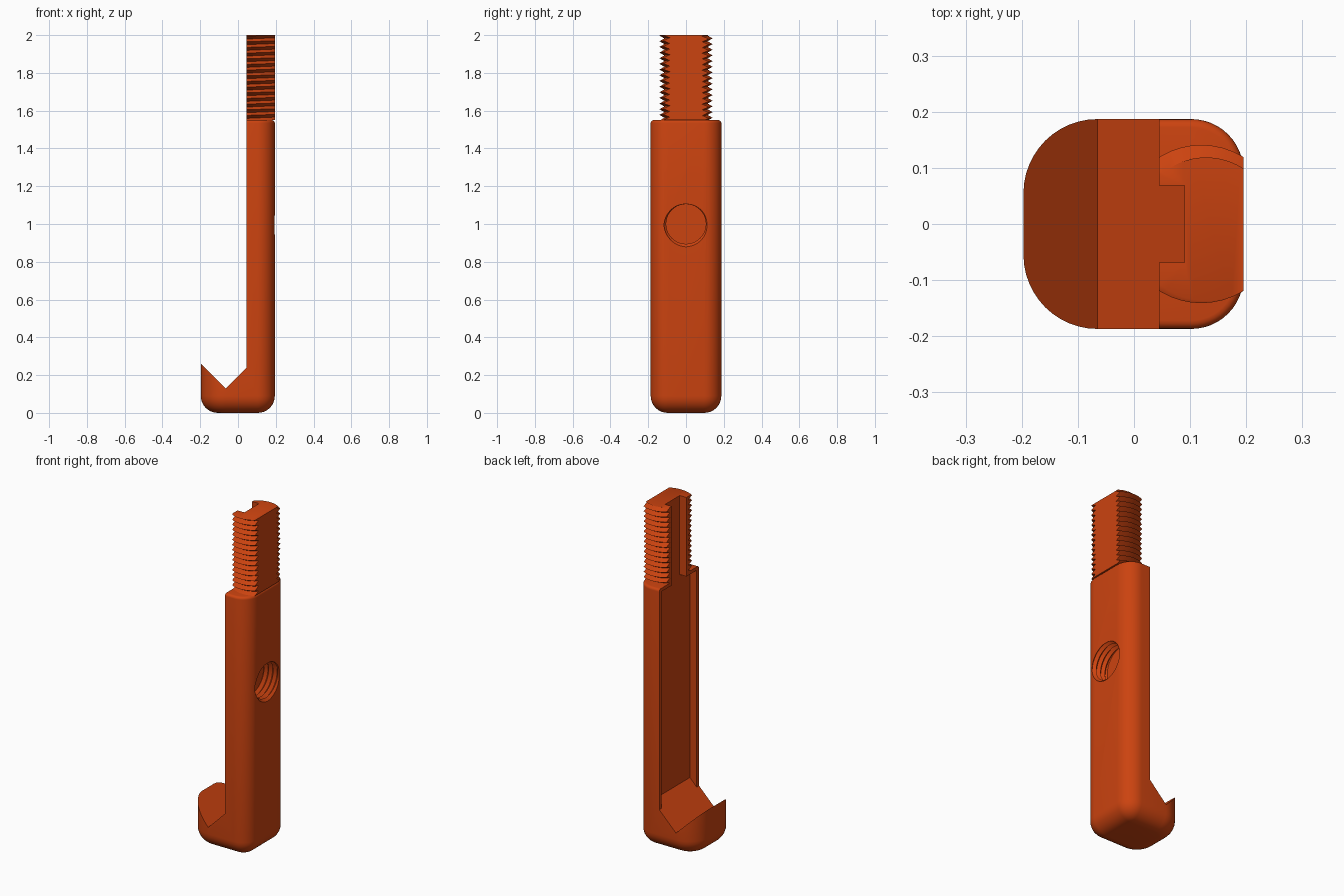
import bpy
import bmesh
from math import sin, cos, pi
from mathutils import Matrix

cube = bpy.data.objects.get("Cube")
if cube:
    bpy.data.objects.remove(cube)

orange = bpy.data.materials.new("burnt orange")
orange.use_nodes = True
COLOUR = (0.6, 0.056, 0.005, 1)
orange.diffuse_color = COLOUR
orange.node_tree.nodes["Principled BSDF"].inputs["Base Color"].default_value = COLOUR

# Main dimensions
LEFT, RIGHT, HALF = -0.197, 0.195, 0.187
FACE = 0.045          # shaft face on the hook side
FLOOR = 0.09          # recessed channel floor
SHOULDER, TOP = 1.55, 2.0
PITCH = 0.03


def finish(name, bm):
    bmesh.ops.recalc_face_normals(bm, faces=bm.faces)
    mesh = bpy.data.meshes.new(name)
    bm.to_mesh(mesh)
    bm.free()
    mesh.materials.append(orange)
    obj = bpy.data.objects.new(name, mesh)
    bpy.context.collection.objects.link(obj)
    return obj


def loft(name, rings):
    """Skin a stack of equal-length rings and cap both ends."""
    bm = bmesh.new()
    rows = [[bm.verts.new(p) for p in ring] for ring in rings]
    n = len(rows[0])
    for a, b in zip(rows, rows[1:]):
        for i in range(n):
            k = (i + 1) % n
            bm.faces.new((a[i], a[k], b[k], b[i]))
    bm.faces.new(rows[0])
    bm.faces.new(rows[-1])
    return finish(name, bm)


def prism(name, profile, half):
    """Extrude an xz profile symmetrically along y."""
    return loft(name, [[(x, y, z) for x, z in profile] for y in (-half, half)])


def box(name, x0, x1, half, z0, z1):
    return prism(name, [(x0, z0), (x1, z0), (x1, z1), (x0, z1)], half)


def outline(inset, z):
    """Rounded plan: broad corners on the hook end, tighter on the back."""
    corners = [(RIGHT, 1, 0.093, 0), (LEFT, 1, 0.132, 1),
               (LEFT, -1, 0.132, 2), (RIGHT, -1, 0.093, 3)]
    pts = []
    for x, side, r, quarter in corners:
        cx = x - r if x > 0 else x + r
        cy = side * (HALF - r)
        for i in range(13):
            a = (quarter + i / 12) * pi / 2
            pts.append((cx + (r - inset) * cos(a), cy + (r - inset) * sin(a), z))
    return pts


def thread(name, minor, major, length, n=48):
    """Closed helical thread solid along z, starting at z = 0."""
    bm = bmesh.new()
    levels = 2 * round(length / PITCH)
    cols = []
    for i in range(n):
        a = 2 * pi * i / n
        cols.append([bm.verts.new(((major if j % 2 else minor) * cos(a),
                                   (major if j % 2 else minor) * sin(a),
                                   PITCH * (j / 2 + i / n)))
                     for j in range(levels + 1)])
    for i in range(n):
        last = i == n - 1
        nxt, shift = cols[(i + 1) % n], 2 if last else 0
        for j in range(levels - shift):
            bm.faces.new((cols[i][j], nxt[j + shift],
                          nxt[j + shift + 1], cols[i][j + 1]))
    # Fan caps include the step where the helix starts and stops
    low = [c[0] for c in cols] + [cols[0][2], cols[0][1]]
    high = [c[-1] for c in cols] + [cols[-1][-2], cols[-1][-3]]
    for loop, z in ((low, 0), (high, PITCH * (levels + 1) / 2)):
        hub = bm.verts.new((0, 0, z))
        for a, b in zip(loop, loop[1:] + loop[:1]):
            bm.faces.new((a, b, hub))
    return finish(name, bm)


def boolean(obj, tool, operation="DIFFERENCE"):
    mod = obj.modifiers.new(operation.lower(), "BOOLEAN")
    mod.operation = operation
    mod.solver = "EXACT"
    mod.object = tool
    bpy.context.view_layer.objects.active = obj
    bpy.ops.object.modifier_apply(modifier=mod.name)


# Hooked shaft: rounded prism with a filleted foot and softened shoulder
R, S = 0.09, 0.015
rings = [outline(R * (1 - sin(a)), R * (1 - cos(a)))
         for a in [i * pi / 16 for i in range(9)]]
rings += [outline(S * (1 - cos(a)), SHOULDER - S + S * sin(a))
          for a in [i * pi / 8 for i in range(5)]]
shaft = loft("hooked_shaft", rings)

# Threaded stud with flats on both sides
stud = thread("threaded_stud", 0.114, 0.141, 0.6)
stud.data.transform(Matrix.Translation((0.12, 0, SHOULDER - 0.07)))

# Cutters: V notch, recessed channel, stud slot, tapped hole
notch = prism("notch_cutter", [(-0.4, 0.465), (-0.065, 0.13), (FACE, 0.24),
                               (FACE, 1.7), (-0.4, 1.7)], 0.4)
channel = prism("channel_cutter", [(0.02, 0.215), (FLOOR, 0.285),
                                   (FLOOR, 1.53), (0.02, 1.53)], 0.165)
slot = box("slot_cutter", 0.0, FLOOR, 0.069, 1.4, 2.1)
hole = thread("hole_cutter", 0.105, 0.121, 0.36)
hole.data.transform(Matrix.Translation((0, 0, 1)) @ Matrix.Rotation(pi / 2, 4, "Y"))
stock = box("stud_stock", FACE, RIGHT, 0.3, SHOULDER, TOP)
cutters = [notch, channel, slot, hole, stock]

for tool in (notch, channel, slot, hole):
    boolean(shaft, tool)
boolean(stud, stock, "INTERSECT")
boolean(stud, slot)

for tool in cutters:
    bpy.data.objects.remove(tool)

# Smooth rounded surfaces, keep machined edges crisp
bpy.ops.object.select_all(action="DESELECT")
for obj in (shaft, stud):
    obj.select_set(True)
bpy.context.view_layer.objects.active = shaft
bpy.ops.object.shade_smooth_by_angle(angle=pi / 6)
